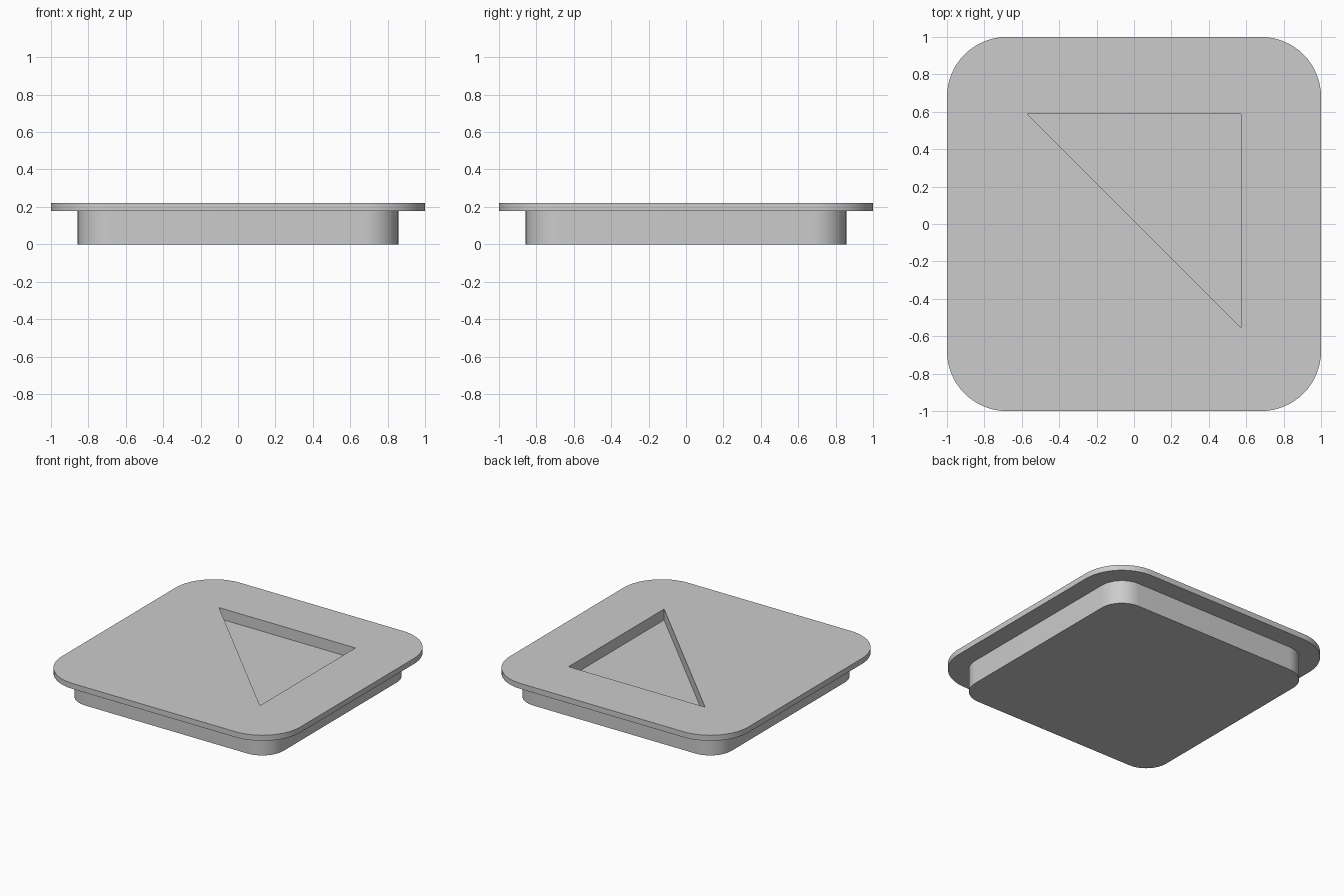
import bpy, bmesh, math

if "Cube" in bpy.data.objects:
    bpy.data.objects.remove(bpy.data.objects["Cube"], do_unlink=True)

# Single plain grey material
grey = bpy.data.materials.new("plain_grey")
grey.use_nodes = True
colour = (0.6, 0.6, 0.6, 1)
grey.diffuse_color = colour
grey.node_tree.nodes["Principled BSDF"].inputs["Base Color"].default_value = colour


def rounded_square(half, radius, steps=16):
    """Counter-clockwise outline with rounded corners."""
    points = []
    for corner in range(4):
        mid = math.pi / 4 + corner * math.pi / 2
        cx = math.copysign(half - radius, math.cos(mid))
        cy = math.copysign(half - radius, math.sin(mid))
        for i in range(steps + 1):
            a = (corner + i / steps) * math.pi / 2
            points.append((cx + radius * math.cos(a), cy + radius * math.sin(a)))
    return points


def stack(name, layers):
    """Closed solid bridging outlines of equal length at rising heights."""
    bm = bmesh.new()
    rings = [[bm.verts.new((x, y, z)) for x, y in outline] for outline, z in layers]
    for low, high in zip(rings, rings[1:]):
        for i in range(len(low)):
            j = (i + 1) % len(low)
            bm.faces.new((low[i], low[j], high[j], high[i]))
    bm.faces.new(rings[0][::-1])
    bm.faces.new(rings[-1])
    mesh = bpy.data.meshes.new(name)
    bm.to_mesh(mesh)
    bm.free()
    mesh.materials.append(grey)
    obj = bpy.data.objects.new(name, mesh)
    bpy.context.collection.objects.link(obj)
    return obj


# Stepped lid: narrow plug below, wide flange above
plug = rounded_square(0.857, 0.18)
flange = rounded_square(1.0, 0.32)
lid = stack("lid", [(plug, 0), (plug, 0.178), (flange, 0.178), (flange, 0.22)])

# Triangular pocket sunk into the top
triangle = [(-0.57, 0.587), (0.573, -0.556), (0.573, 0.587)]
cutter = stack("pocket_cutter", [(triangle, 0.137), (triangle, 0.4)])
cutter.hide_render = True
cutter.hide_viewport = True

cut = lid.modifiers.new("pocket", 'BOOLEAN')
cut.operation = 'DIFFERENCE'
cut.solver = 'EXACT'
cut.object = cutter
bpy.context.view_layer.objects.active = lid
lid.select_set(True)
bpy.ops.object.modifier_apply(modifier=cut.name)
bpy.data.objects.remove(cutter, do_unlink=True)

bpy.ops.object.shade_smooth_by_angle(angle=math.radians(30))
